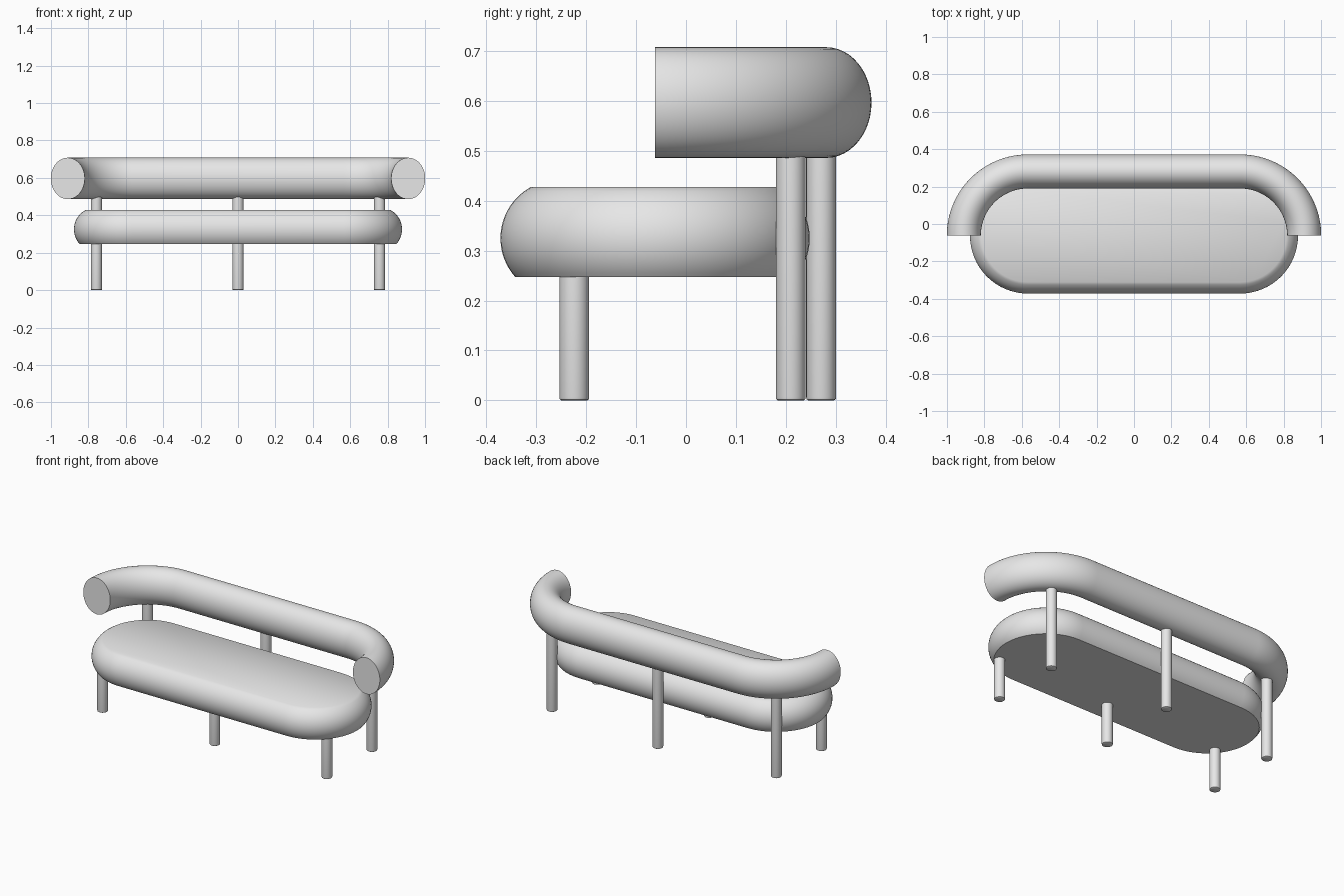
import bpy, bmesh
from math import sin, cos, pi, radians, sqrt

cube = bpy.data.objects.get("Cube")
if cube:
    bpy.data.objects.remove(cube, do_unlink=True)

grey = bpy.data.materials.new("light grey")
grey.use_nodes = True
grey.diffuse_color = (0.8, 0.8, 0.8, 1)
grey.node_tree.nodes["Principled BSDF"].inputs["Base Color"].default_value = (0.8, 0.8, 0.8, 1)

ARC_X, ARC_Y = 0.567, -0.062   # centre of the rounded ends


def loft(name, rings):
    """Skin a list of closed rings and cap both ends."""
    bm = bmesh.new()
    loops = [[bm.verts.new(p) for p in ring] for ring in rings]
    for a, b in zip(loops, loops[1:]):
        for i in range(len(a)):
            j = (i + 1) % len(a)
            bm.faces.new((a[i], a[j], b[j], b[i]))
    bm.faces.new(loops[0])
    bm.faces.new(loops[-1])
    bmesh.ops.recalc_face_normals(bm, faces=bm.faces[:])
    mesh = bpy.data.meshes.new(name)
    bm.to_mesh(mesh)
    bm.free()
    mesh.materials.append(grey)
    obj = bpy.data.objects.new(name, mesh)
    bpy.context.collection.objects.link(obj)
    bpy.ops.object.select_all(action="DESELECT")
    obj.select_set(True)
    bpy.context.view_layer.objects.active = obj
    bpy.ops.object.shade_smooth_by_angle(angle=radians(35))
    return obj


def half_turns(start, end, steps=32):
    """Angles with the arc centre for the right then the left rounded end."""
    for side, a, b in ((1, start, pi / 2), (-1, pi / 2, end)):
        for i in range(steps + 1):
            yield side * ARC_X, a + (b - a) * i / steps


# Seat cushion: stadium outline with bulging sides, flat top and bottom
def stadium(r, z):
    return [(cx + r * cos(t), ARC_Y + r * sin(t), z)
            for cx, t in half_turns(-pi / 2, 3 * pi / 2)]


BULGE, SEAT_R, SEAT_Z = 0.117, 0.31, 0.325
low, high, steps = -0.078, 0.103, 20
seat_rings = []
for i in range(steps + 1):
    dz = low + (high - low) * i / steps
    seat_rings.append(stadium(SEAT_R - BULGE + sqrt(BULGE ** 2 - dz ** 2), SEAT_Z + dz))
loft("seat_cushion", seat_rings)

# Backrest: oval tube wrapping round the back and both ends
back_rings = []
for cx, t in half_turns(0, pi):
    ring = []
    for k in range(48):
        u = 2 * pi * k / 48
        r = 0.343 + 0.091 * cos(u)
        ring.append((cx + r * cos(t), ARC_Y + r * sin(t), 0.597 + 0.111 * sin(u)))
    back_rings.append(ring)
loft("backrest", back_rings)


# Legs: round posts with slightly softened feet
def leg(name, x, y, top):
    profile = ((0.026, 0), (0.029, 0.002), (0.03, 0.006), (0.03, top))
    loft(name, [[(x + r * cos(2 * pi * k / 32), y + r * sin(2 * pi * k / 32), z)
                 for k in range(32)] for r, z in profile])


for side, x in (("right", -0.757), ("middle", 0), ("left", 0.757)):
    leg("front_leg_" + side, x, -0.224, 0.26)
    leg("back_leg_" + side, x, 0.21 if x else 0.271, 0.54)
